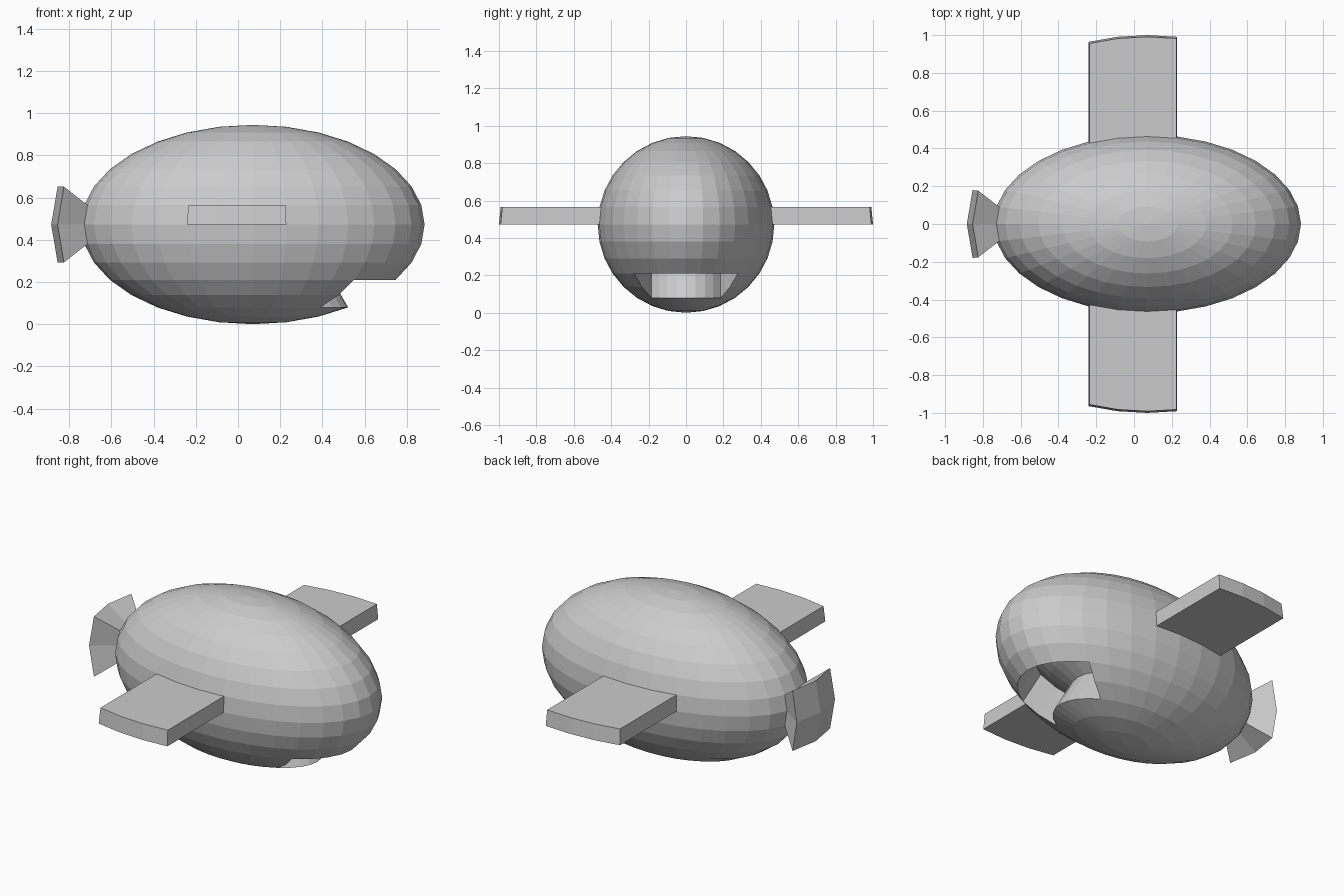
import bpy, bmesh
from math import atan2, asin, degrees
from mathutils import Vector

if "Cube" in bpy.data.objects:
    bpy.data.objects.remove(bpy.data.objects["Cube"])

CENTRE = Vector((0.07, 0, 0.472))
RADII = Vector((0.814, 0.472, 0.472))

bm = bmesh.new()
bmesh.ops.create_uvsphere(bm, u_segments=32, v_segments=16, radius=1)
for v in bm.verts:
    v.co = v.co * RADII + CENTRE


def patch(lon_min, lon_max, lat_min, lat_max):
    """Faces of the body whose middles lie between these angles."""
    found = []
    for f in bm.faces:
        c = f.calc_center_median() - CENTRE
        p = Vector(a / r for a, r in zip(c, RADII))
        if p.length < 0.95 or p.length > 1.01:
            continue
        p.normalize()
        lon = degrees(atan2(p.y, p.x)) % 360
        if lon > 270:
            lon -= 360
        if lon_min < lon < lon_max and lat_min < degrees(asin(p.z)) < lat_max:
            found.append(f)
    return found


def pull(faces, move, scale=1.0):
    """Extrude a patch, shift it and scale it about its own middle."""
    out = bmesh.ops.extrude_face_region(bm, geom=faces)["geom"]
    old = [f for f in faces if f.is_valid]
    if old:
        bmesh.ops.delete(bm, geom=old, context='FACES')
    verts = [g for g in out if isinstance(g, bmesh.types.BMVert)]
    pivot = Vector((min(v.co.x for v in verts), CENTRE.y, CENTRE.z))
    for v in verts:
        if scale != 1.0:
            v.co = pivot + (v.co - pivot) * scale
        v.co += move


# Select every patch before the shape changes
wing_a = patch(78.75, 112.5, 0, 11.25)
wing_b = patch(-112.5 + 360, -78.75 + 360, 0, 11.25) + patch(-112.5, -78.75, 0, 11.25)
tail = patch(168.75, 191.25, -11.25, 11.25)
mouth = patch(-45, 45, -56.25, -33.75)

# Wings, flared tail and mouth pocket
pull(wing_a, Vector((0, 0.528, 0)))
pull(wing_b, Vector((0, -0.528, 0)))
pull(tail, Vector((-0.141, 0, 0)), 1.95)
pull(mouth, Vector((-0.5, 0, 0.86)) * 0.25)

bmesh.ops.recalc_face_normals(bm, faces=bm.faces[:])
mesh = bpy.data.meshes.new("winged_body")
bm.to_mesh(mesh)
bm.free()
body = bpy.data.objects.new("winged_body", mesh)
bpy.context.collection.objects.link(body)
